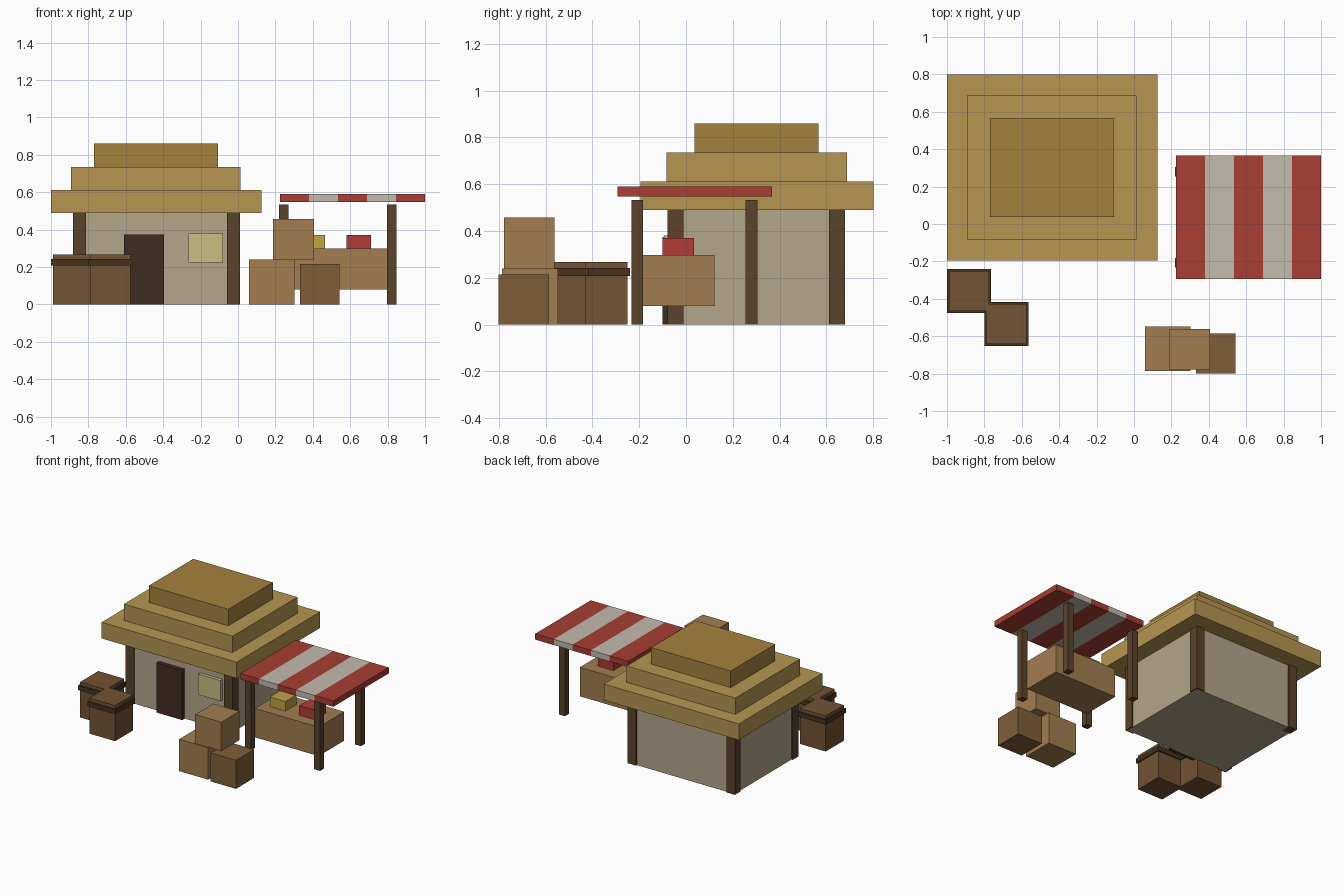
import bpy

if "Cube" in bpy.data.objects:
    bpy.data.objects.remove(bpy.data.objects["Cube"])


def material(name, hexcode):
    rgb = [int(hexcode[i:i + 2], 16) / 255 for i in (0, 2, 4)]
    m = bpy.data.materials.new(name)
    m.diffuse_color = (*[((c + 0.055) / 1.055) ** 2.4 for c in rgb], 1)
    m.use_nodes = True
    m.node_tree.nodes["Principled BSDF"].inputs["Base Color"].default_value = m.diffuse_color
    return m


M = {n: material(n, h) for n, h in dict(
    thatch="b69651", thatch_dark="a5823f", plaster="b3a68a", timber="5a432b",
    door="402d20", window="cabd82", red="a83e33", cream="c2bbae",
    crate="a27d50", crate_dark="7f5f38", barrel="735334", band="463220",
    fruit_red="b23b36", fruit_yellow="bea445").items()}


def box(name, x, y, z, mat):
    """Box from (min, max) ranges on each axis."""
    bpy.ops.mesh.primitive_cube_add(size=1, location=[sum(r) / 2 for r in (x, y, z)])
    o = bpy.context.object
    o.name = name
    o.scale = [r[1] - r[0] for r in (x, y, z)]
    bpy.ops.object.transform_apply(location=False, rotation=False, scale=True)
    o.data.materials.append(M[mat])
    return o


def posts(name, xs, ys, size, height):
    for x in xs:
        for y in ys:
            box(name, (x, x + size), (y, y + size), (0, height), "timber")


# House: walls, corner posts, door and window
box("house_walls", (-0.873, 0.0), (-0.07, 0.67), (0, 0.49), "plaster")
posts("house_post", (-0.883, -0.06), (-0.08, 0.61), 0.07, 0.49)
box("door", (-0.61, -0.395), (-0.10, -0.06), (0, 0.375), "door")
box("window", (-0.265, -0.08), (-0.095, -0.06), (0.225, 0.38), "window")

# Stepped thatched roof
box("roof_lower", (-1.0, 0.125), (-0.195, 0.80), (0.49, 0.612), "thatch")
box("roof_middle", (-0.893, 0.013), (-0.083, 0.688), (0.612, 0.735), "thatch")
box("roof_top", (-0.77, -0.107), (0.037, 0.567), (0.735, 0.86), "thatch_dark")

# Market stall: posts, counter, goods and striped awning
posts("stall_post", (0.22, 0.797), (-0.233, 0.255), 0.05, 0.533)
box("stall_counter", (0.27, 0.80), (-0.183, 0.122), (0.08, 0.298), "crate")
box("yellow_goods", (0.335, 0.465), (-0.10, 0.035), (0.298, 0.37), "fruit_yellow")
box("red_goods", (0.58, 0.71), (-0.10, 0.035), (0.298, 0.37), "fruit_red")
for i in range(5):
    x = 0.225 + 0.155 * i
    box("awning_stripe", (x, x + 0.155), (-0.293, 0.367), (0.547, 0.591),
        "cream" if i % 2 else "red")

# Stacked crates
box("crate_left", (0.06, 0.302), (-0.787, -0.547), (0, 0.24), "crate")
box("crate_upper", (0.188, 0.405), (-0.778, -0.562), (0.24, 0.457), "crate")
box("crate_right", (0.332, 0.543), (-0.80, -0.585), (0, 0.215), "crate_dark")

# Square barrels, each with a dark band near the top
for x, y in ((-1.0, -0.475), (-0.80, -0.652)):
    box("barrel_body", (x + 0.01, x + 0.225), (y + 0.01, y + 0.225), (0, 0.268), "barrel")
    box("barrel_band", (x, x + 0.235), (y, y + 0.235), (0.208, 0.243), "band")
